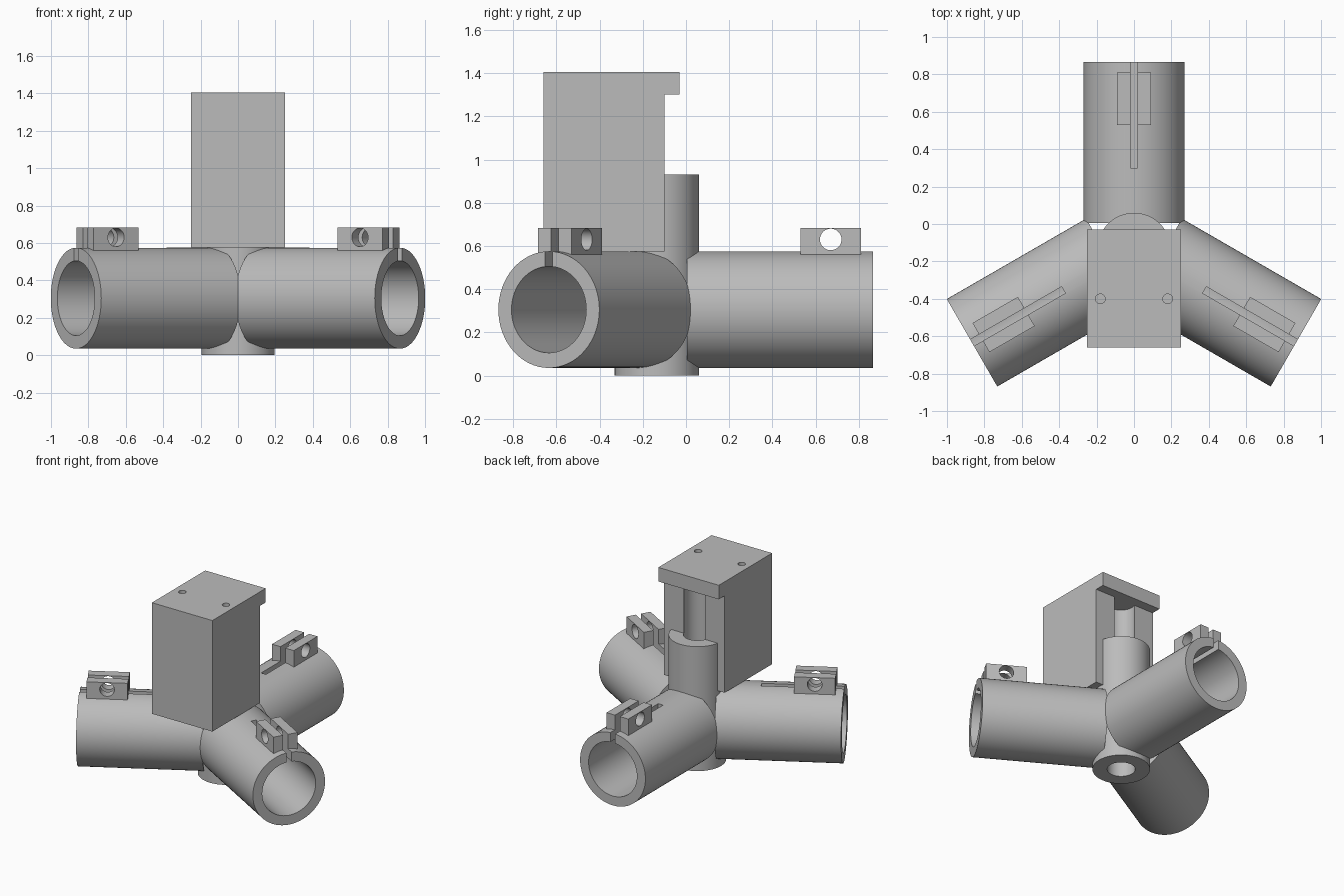
import bpy
import bmesh
import math
from mathutils import Matrix, Vector

if "Cube" in bpy.data.objects:
    bpy.data.objects.remove(bpy.data.objects["Cube"], do_unlink=True)

HUB_Y = -0.135
AXIS_Z = 0.305
BORE = 0.095

grey = bpy.data.materials.new("plain_grey")
grey.use_nodes = True
grey.diffuse_color = (0.5, 0.5, 0.5, 1)
grey.node_tree.nodes["Principled BSDF"].inputs["Base Color"].default_value = (0.5, 0.5, 0.5, 1)


def finish(name, bm):
    bmesh.ops.recalc_face_normals(bm, faces=bm.faces)
    mesh = bpy.data.meshes.new(name)
    bm.to_mesh(mesh)
    bm.free()
    mesh.materials.append(grey)
    obj = bpy.data.objects.new(name, mesh)
    bpy.context.collection.objects.link(obj)
    return obj


def box(name, low, high):
    low, high = Vector(low), Vector(high)
    bm = bmesh.new()
    bmesh.ops.create_cube(bm, size=1)
    bmesh.ops.scale(bm, vec=high - low, verts=bm.verts)
    bmesh.ops.translate(bm, vec=(low + high) / 2, verts=bm.verts)
    return finish(name, bm)


def cylinder(name, start, end, radius, sides=64):
    start, end = Vector(start), Vector(end)
    axis = end - start
    turn = axis.to_track_quat("Z", "Y").to_matrix().to_4x4()
    bm = bmesh.new()
    bmesh.ops.create_cone(bm, cap_ends=True, segments=sides, radius1=radius, radius2=radius,
                          depth=axis.length, matrix=Matrix.Translation((start + end) / 2) @ turn)
    return finish(name, bm)


def cut(obj, cutter):
    mod = obj.modifiers.new("cut", "BOOLEAN")
    mod.operation = "DIFFERENCE"
    mod.solver = "EXACT"
    mod.object = cutter
    activate(obj)
    bpy.ops.object.modifier_apply(modifier=mod.name)
    bpy.data.objects.remove(cutter, do_unlink=True)


def activate(obj):
    bpy.ops.object.select_all(action="DESELECT")
    obj.select_set(True)
    bpy.context.view_layer.objects.active = obj


def smooth(obj):
    activate(obj)
    bpy.ops.object.shade_smooth_by_angle(angle=math.radians(30))


def slot():
    return box("slot_cutter", (-0.02, 0.435, 0.4), (0.02, 1.1, 0.8))


# Three slotted sockets, each with a pair of drilled clamp ears
for name, angle in (("back", 0), ("left", -120), ("right", 120)):
    tube = cylinder(name + "_socket", (0, 0.14, AXIS_Z), (0, 1, AXIS_Z), 0.27)
    cut(tube, cylinder("bore_cutter", (0, 0.05, AXIS_Z), (0, 1.1, AXIS_Z), 0.2))
    cut(tube, slot())
    ears = box(name + "_clamp_ears", (-0.09, 0.665, 0.53), (0.09, 0.945, 0.683))
    cut(ears, slot())
    cut(ears, cylinder("bolt_cutter", (-0.2, 0.805, 0.63), (0.2, 0.805, 0.63), 0.05, 32))
    for obj in (tube, ears):
        obj.matrix_world = Matrix.Translation((0, HUB_Y, 0)) @ Matrix.Rotation(math.radians(angle), 4, "Z")
        smooth(obj)

# Upright hub pipe
hub = cylinder("hub_pipe", (0, HUB_Y, 0), (0, HUB_Y, 0.93), 0.195)
cut(hub, cylinder("hub_cutter", (0, HUB_Y, -0.1), (0, HUB_Y, 1), BORE))
smooth(hub)

# Tall mounting block with an overhanging lip at the back
profile = [(-0.66, 0.575), (-0.1, 0.575), (-0.1, 1.3), (-0.03, 1.3), (-0.03, 1.405), (-0.66, 1.405)]
bm = bmesh.new()
side = bm.faces.new([bm.verts.new((-0.25, y, z)) for y, z in profile])
grown = bmesh.ops.extrude_face_region(bm, geom=[side])["geom"]
bmesh.ops.translate(bm, vec=(0.5, 0, 0), verts=[v for v in grown if isinstance(v, bmesh.types.BMVert)])
block = finish("mounting_block", bm)

# Rod groove and two screw holes in the block
cut(block, cylinder("groove_cutter", (0, HUB_Y, 0.5), (0, HUB_Y, 1.3), BORE))
for x in (-0.18, 0.18):
    cut(block, cylinder("screw_cutter", (x, -0.4, 1.1), (x, -0.4, 1.5), 0.026, 24))
smooth(block)
